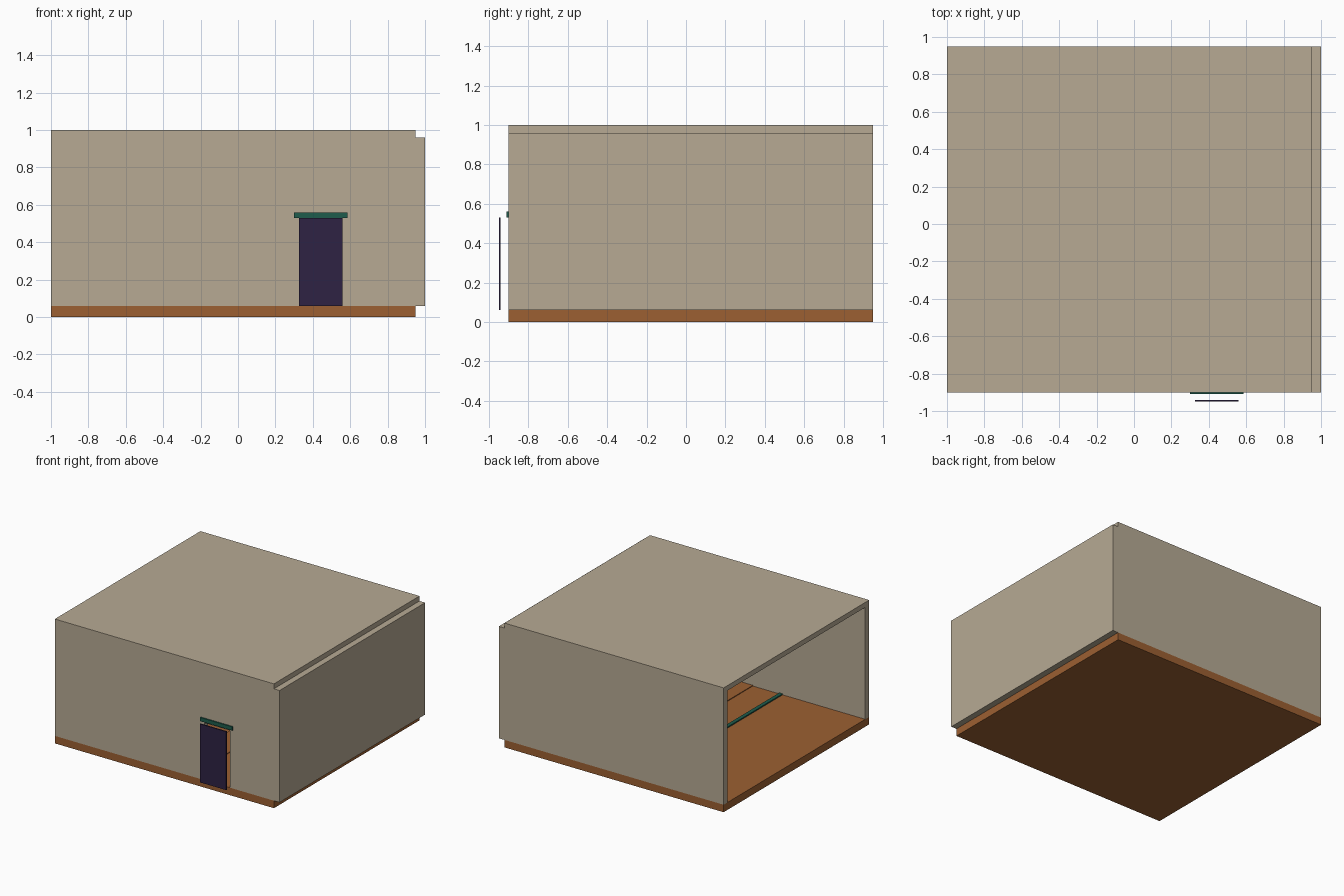
import bpy
import bmesh

if "Cube" in bpy.data.objects:
    bpy.data.objects.remove(bpy.data.objects["Cube"])


def linear(c):
    c /= 255
    return c / 12.92 if c <= 0.04045 else ((c + 0.055) / 1.055) ** 2.4


def material(name, *rgb):
    m = bpy.data.materials.new(name)
    m.diffuse_color = (*[linear(c) for c in rgb], 1)
    m.use_nodes = True
    m.node_tree.nodes["Principled BSDF"].inputs["Base Color"].default_value = m.diffuse_color
    return m


plaster = material("beige plaster", 183, 170, 148)
timber = material("brown timber", 156, 96, 50)
purple = material("dark purple", 46, 34, 67)
teal = material("dark teal", 30, 92, 76)


def box(name, mat, x, y, z):
    """Box spanning the (low, high) pair on each axis."""
    bm = bmesh.new()
    bmesh.ops.create_cube(bm, size=1)
    for v in bm.verts:
        v.co = [r[0] if c < 0 else r[1] for c, r in zip(v.co, (x, y, z))]
    mesh = bpy.data.meshes.new(name)
    bm.to_mesh(mesh)
    bm.free()
    mesh.materials.append(mat)
    obj = bpy.data.objects.new(name, mesh)
    bpy.context.collection.objects.link(obj)
    return obj


LEFT, RIGHT, FRONT, BACK = -1, 0.95, -0.90, 0.95
BASE, EAVE, WALL = 0.06, 0.96, 0.05

# Shell: floor, roof and three walls, open on the left
box("floor", timber, (LEFT, RIGHT), (FRONT, BACK), (0, BASE))
box("roof", plaster, (LEFT, RIGHT), (FRONT, BACK), (EAVE, 1))
box("right_wall", plaster, (RIGHT, RIGHT + WALL), (FRONT, BACK), (BASE, EAVE))
box("back_wall", plaster, (LEFT, RIGHT), (BACK - WALL, BACK), (BASE, EAVE))

# Front wall around the doorway, drawn as an outline with a notch and extruded
outline = [(LEFT, BASE), (0.33, BASE), (0.33, 0.52), (0.56, 0.52),
           (0.56, BASE), (RIGHT, BASE), (RIGHT, EAVE), (LEFT, EAVE)]
bm = bmesh.new()
face = bm.faces.new([bm.verts.new((x, FRONT, z)) for x, z in outline])
ext = bmesh.ops.extrude_face_region(bm, geom=[face])
bmesh.ops.translate(bm, vec=(0, WALL, 0),
                    verts=[g for g in ext["geom"] if isinstance(g, bmesh.types.BMVert)])
bmesh.ops.recalc_face_normals(bm, faces=bm.faces)
mesh = bpy.data.meshes.new("front_wall")
bm.to_mesh(mesh)
bm.free()
mesh.materials.append(plaster)
bpy.context.collection.objects.link(bpy.data.objects.new("front_wall", mesh))

# Sliding door hung clear of the wall, with its rail above
box("door", purple, (0.325, 0.56), (-0.95, -0.94), (BASE, 0.53))
box("door_rail", teal, (0.30, 0.585), (-0.91, FRONT), (0.53, 0.56))

# Strips across the floor inside
inside = (FRONT + WALL, BACK - WALL)
box("floor_strip", teal, (-0.265, -0.235), inside, (BASE, BASE + 0.009))
box("floor_board", timber, (0.0, 0.21), inside, (BASE, BASE + 0.006))
